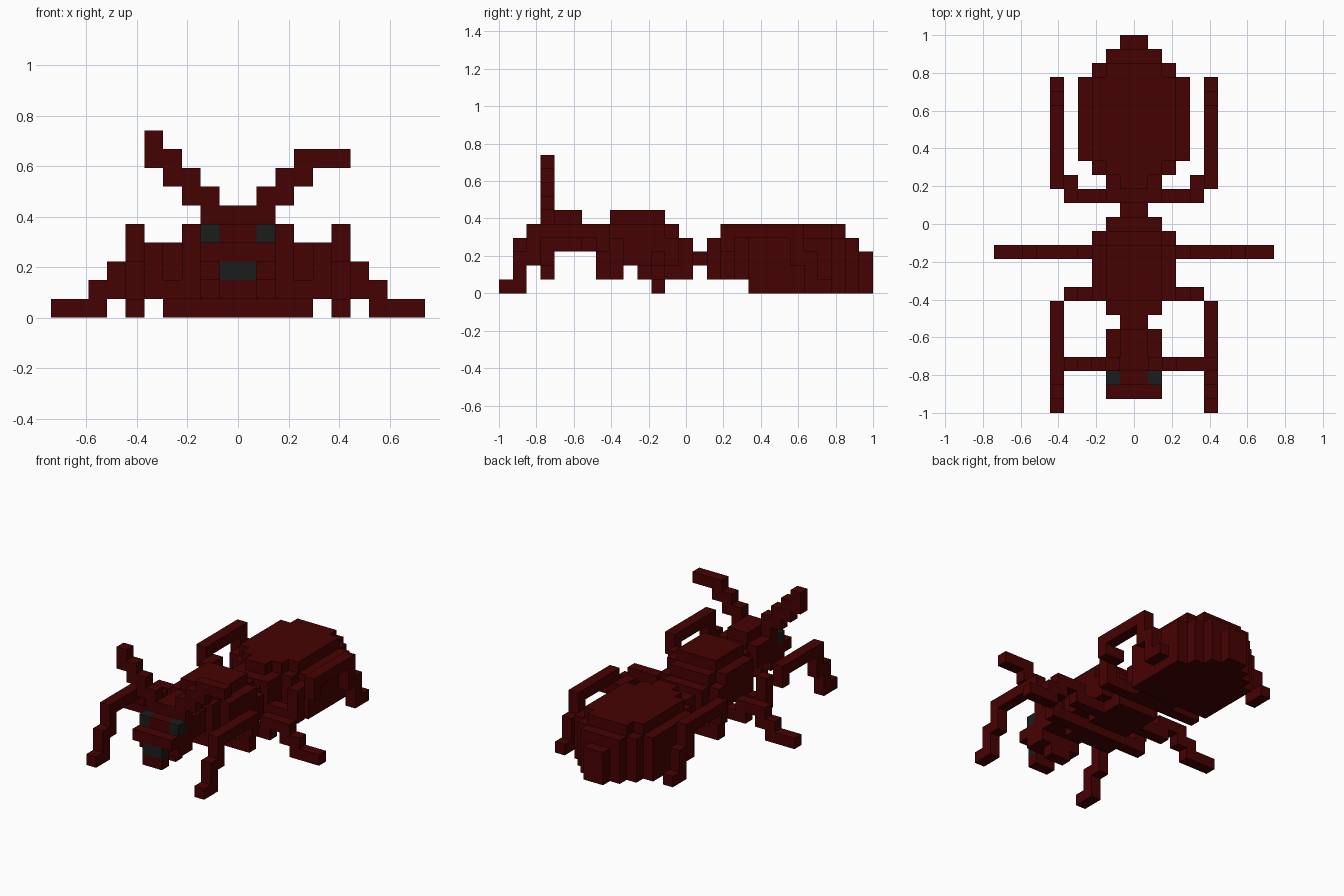
import bpy, bmesh
from mathutils import Vector

cube = bpy.data.objects.get("Cube")
if cube:
    bpy.data.objects.remove(cube, do_unlink=True)

S = 2 / 27  # block size


def material(name, rgb):
    m = bpy.data.materials.new(name)
    m.use_nodes = True
    m.diffuse_color = (*rgb, 1)
    m.node_tree.nodes["Principled BSDF"].inputs["Base Color"].default_value = (*rgb, 1)
    return m


RED = material("dark red", (0.062, 0.0005, 0.0005))
BLACK = material("charcoal", (0.011, 0.012, 0.012))

parts = {}
taken = set()


def cells(x, y, z):
    """All blocks inside three half-open ranges."""
    return {(i, j, k) for i in range(*x) for j in range(*y) for k in range(*z)}


def wide(half, y, z):
    """Box centred on x = 0."""
    return cells((-half, half), y, z)


def mirror(blocks):
    return {(-1 - i, j, k) for i, j, k in blocks}


def add(name, blocks, mat=RED):
    blocks = set(blocks) - taken
    taken.update(blocks)
    parts[name] = (blocks, mat)


def add_pair(name, blocks, mat=RED):
    add("left_" + name, blocks, mat)
    add("right_" + name, mirror(blocks), mat)


# Eyes and mouth
add_pair("eye", cells((1, 2), (2, 3), (4, 5)), BLACK)
add("mouth", wide(1, (1, 2), (2, 3)), BLACK)

# Head with crest, jaw and neck
add("head", wide(2, (1, 6), (3, 4)) | wide(2, (2, 6), (4, 5))
    | wide(2, (2, 4), (2, 3)) | wide(1, (3, 6), (5, 6)))
add("jaw", wide(1, (1, 2), (1, 2)) | wide(1, (3, 4), (1, 2)))
add("neck", wide(1, (6, 7), (3, 5)))

# Thorax, stepped in at the ends and top
add("thorax", wide(2, (7, 9), (1, 2)) | wide(2, (10, 14), (1, 2))
    | wide(2, (7, 14), (2, 4)) | wide(3, (8, 13), (2, 4))
    | wide(2, (7, 13), (4, 5)) | wide(3, (8, 12), (4, 5))
    | wide(2, (8, 12), (5, 6)))
add("waist", wide(1, (14, 15), (2, 3)))

# Abdomen, rounded in steps
add("abdomen", wide(2, (15, 17), (1, 4)) | wide(3, (17, 18), (1, 4))
    | wide(4, (18, 24), (0, 4)) | wide(3, (24, 25), (0, 4))
    | wide(2, (25, 26), (0, 4)) | wide(1, (26, 27), (0, 3))
    | wide(1, (16, 17), (4, 5)) | wide(2, (17, 18), (4, 5))
    | wide(3, (18, 24), (4, 5)) | wide(2, (24, 25), (4, 5)))

# Front legs: low bar under the body, riser, knee beam, shin and foot
add_pair("front_leg", cells((0, 5), (8, 9), (1, 2)) | cells((4, 5), (8, 9), (1, 4))
         | cells((5, 6), (7, 8), (3, 5)) | cells((5, 6), (3, 7), (4, 5))
         | cells((5, 6), (2, 3), (2, 5)) | cells((5, 6), (1, 2), (0, 3))
         | cells((5, 6), (0, 1), (0, 1)))

# Middle legs: low bar, then an arch stepping down outwards
add_pair("middle_leg", cells((0, 5), (11, 12), (1, 2)) | cells((4, 7), (11, 12), (2, 3))
         | cells((6, 8), (11, 12), (1, 2)) | cells((7, 10), (11, 12), (0, 1)))

# Rear legs
add_pair("rear_leg", cells((0, 5), (15, 16), (1, 2)) | cells((4, 5), (15, 16), (1, 4))
         | cells((4, 5), (16, 17), (3, 4)) | cells((5, 6), (16, 17), (3, 5))
         | cells((5, 6), (17, 21), (4, 5)) | cells((5, 6), (21, 22), (2, 5))
         | cells((5, 6), (22, 23), (0, 3)) | cells((5, 6), (23, 24), (0, 1)))

# Antennae share a stepped stem, with different tips
stem = (cells((1, 2), (3, 4), (5, 6)) | cells((1, 3), (3, 4), (6, 7))
        | cells((2, 4), (3, 4), (7, 8)))
add("left_antenna", stem | cells((3, 6), (3, 4), (8, 9)))
add("right_antenna", mirror(stem | cells((3, 5), (3, 4), (8, 9))
                            | cells((4, 5), (3, 4), (9, 10))))


def build(name, blocks, mat):
    """Mesh of the exposed block faces only."""
    bm = bmesh.new()
    for c in blocks:
        for axis in range(3):
            for side in (0, 1):
                near = list(c)
                near[axis] += 2 * side - 1
                if tuple(near) in taken:
                    continue
                u, v = (axis + 1) % 3, (axis + 2) % 3
                loop = []
                for a, b in ((0, 0), (1, 0), (1, 1), (0, 1)):
                    p = Vector(c)
                    p[axis] += side
                    p[u] += a
                    p[v] += b
                    loop.append(bm.verts.new(p * S - Vector((0, 1, 0))))
                bm.faces.new(loop if side else loop[::-1])
    bmesh.ops.remove_doubles(bm, verts=bm.verts[:], dist=S / 100)
    mesh = bpy.data.meshes.new(name)
    bm.to_mesh(mesh)
    bm.free()
    mesh.materials.append(mat)
    bpy.context.scene.collection.objects.link(bpy.data.objects.new(name, mesh))


for part, (blocks, mat) in parts.items():
    build(part, blocks, mat)
